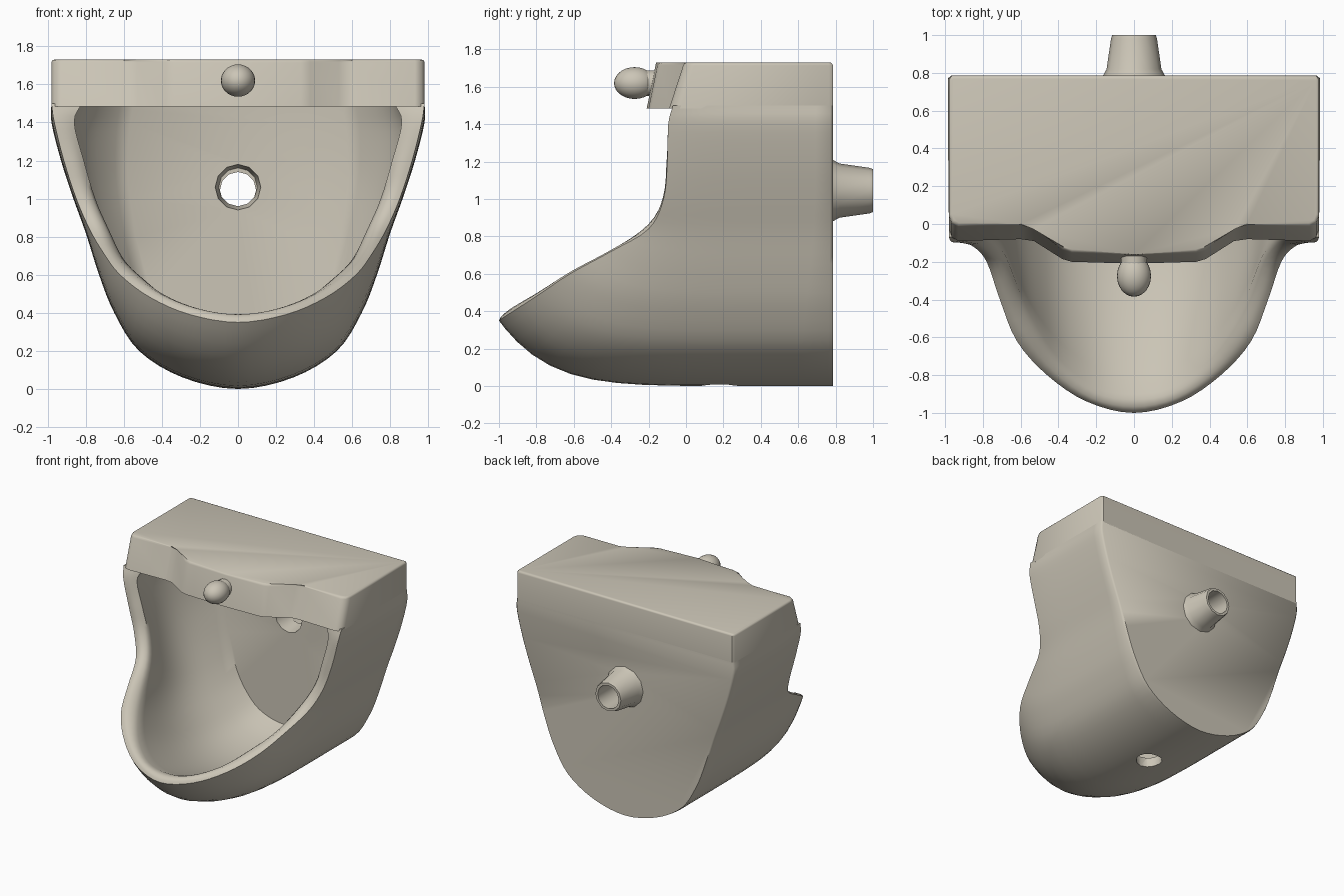
import bpy, bmesh, math
from mathutils import Vector, Matrix

if "Cube" in bpy.data.objects:
    bpy.data.objects.remove(bpy.data.objects["Cube"], do_unlink=True)

# One warm ceramic colour
ceramic = bpy.data.materials.new("warm_ceramic")
ceramic.use_nodes = True
colour = (0.6, 0.56, 0.47, 1)
ceramic.diffuse_color = colour
ceramic.node_tree.nodes["Principled BSDF"].inputs["Base Color"].default_value = colour

BACK, WALL = 0.785, 0.65


def select(obj):
    bpy.ops.object.select_all(action="DESELECT")
    obj.select_set(True)
    bpy.context.view_layer.objects.active = obj


def smooth(obj, angle):
    select(obj)
    bpy.ops.object.shade_smooth_by_angle(angle=math.radians(angle))


def make(name, bm):
    bmesh.ops.recalc_face_normals(bm, faces=bm.faces[:])
    mesh = bpy.data.meshes.new(name)
    bm.to_mesh(mesh)
    bm.free()
    mesh.materials.append(ceramic)
    obj = bpy.data.objects.new(name, mesh)
    bpy.context.collection.objects.link(obj)
    return obj


def spline(keys, steps):
    """Smooth curve through the key vectors."""
    pts = [keys[0] * 2 - keys[1]] + keys + [keys[-1] * 2 - keys[-2]]
    out = []
    for a, b, c, d in zip(pts, pts[1:], pts[2:], pts[3:]):
        for i in range(steps):
            t = i / steps
            out.append(b + (c - a) * t / 2 + (a * 2 - b * 5 + c * 4 - d) * t ** 2 / 2
                       + (b * 3 - a - c * 3 + d) * t ** 3 / 2)
    return out + [keys[-1]]


def lathe(name, profile, sides, centre):
    """Closed ring profile of (radius, y) spun about the y axis."""
    bm = bmesh.new()
    rings = []
    for k in range(sides):
        a = math.tau * k / sides
        rings.append([bm.verts.new(Vector((r * math.cos(a), y, r * math.sin(a))) + centre)
                      for r, y in profile])
    n = len(profile)
    for k in range(sides):
        p, q = rings[k], rings[(k + 1) % sides]
        for i in range(n):
            bm.faces.new((p[i], q[i], q[(i + 1) % n], p[(i + 1) % n]))
    return make(name, bm)


# Bowl guide points: back outline (x, z), outer rim (x, y, z),
# inner rim (x, y, z), cavity back wall outline (x, z)
guides = [
    ((.98, 1.5), (.98, -.07, 1.5), (.82, -.05, 1.5), (.55, 1.5)),
    ((.98, 1.4), (.965, -.095, 1.4), (.86, -.07, 1.4), (.57, 1.36)),
    ((.93, 1.2), (.915, -.1, 1.2), (.81, -.07, 1.2), (.58, 1.15)),
    ((.865, 1), (.85, -.12, 1), (.75, -.08, 1), (.56, .95)),
    ((.8, .82), (.78, -.2, .84), (.68, -.17, .84), (.53, .75)),
    ((.73, .6), (.71, -.4, .72), (.6, -.37, .68), (.49, .58)),
    ((.65, .4), (.62, -.62, .6), (.5, -.57, .58), (.42, .42)),
    ((.52, .2), (.46, -.8, .48), (.37, -.74, .48), (.3, .27)),
    ((.29, .06), (.25, -.94, .39), (.19, -.87, .41), (.16, .2)),
    ((0, 0), (0, -1, .35), (0, -.9, .385), (0, .18)),
]
lines = [[], [], [], []]
for p, r, i, b in guides:
    for line, v in zip(lines, ((p[0], BACK, p[1]), r, i, (b[0], WALL, b[1]))):
        line.append(Vector(v))
for n, line in enumerate(lines):
    mirrored = [Vector((-v.x, v.y, v.z)) for v in reversed(line[:-1])]
    lines[n] = spline(line + mirrored, 4)

# Bowl: each column runs from the back, over the rim, to the cavity wall
bm = bmesh.new()
columns = []
ROWS = 14
for p, r, i, b in zip(*lines):
    col = [Vector((p.x * .985, p.y, p.z))]
    for k in range(ROWS + 1):
        s = max(1 - (1 - k / ROWS) ** 1.5, .015)
        f = s ** 7
        col.append(Vector((p.x + (r.x - p.x) * f, p.y + (r.y - p.y) * s,
                           p.z + (r.z - p.z) * f)))
    roll = min(1, max(0, (1.5 - r.z) * 3))
    for t in (.2, .5, .8):
        swell = roll * .024 * math.sin(math.pi * t)
        col.append(r.lerp(i, t) + Vector((0, -swell * .7, swell)))
    col.append(i)
    out = Vector((i.lerp(b, .5).x, 0, i.lerp(b, .5).z - 1.5)).normalized()
    depth = .14 + .04 * min(1, 1.5 - i.z)
    for k in range(1, ROWS):
        s = k / ROWS
        col.append(i.lerp(b, s) + out * depth * math.sin(math.pi * s ** 1.2) ** .8)
    col.append(b)
    columns.append([bm.verts.new(v) for v in col])
for a, b in zip(columns, columns[1:]):
    for k in range(len(a) - 1):
        bm.faces.new((a[k], a[k + 1], b[k + 1], b[k]))
bm.faces.new([c[0] for c in columns])
bm.faces.new([c[-1] for c in columns])
bm.faces.new(columns[0] + columns[-1][::-1])
bowl = make("bowl", bm)


# Pipe hole through the back wall and drain hole through the floor
def cut(target, name, r1, r2, depth, matrix):
    cbm = bmesh.new()
    bmesh.ops.create_cone(cbm, cap_ends=True, segments=12, radius1=r1, radius2=r2,
                          depth=depth, matrix=matrix)
    cutter = make(name, cbm)
    cutter.hide_render = True
    mod = target.modifiers.new(name, "BOOLEAN")
    mod.operation, mod.solver, mod.object = "DIFFERENCE", "EXACT", cutter
    select(target)
    bpy.ops.object.modifier_apply(modifier=mod.name)
    bpy.data.objects.remove(cutter, do_unlink=True)


cut(bowl, "pipe_cutter", .13, .095, .24,
    Matrix.Translation((0, .7, 1.06)) @ Matrix.Rotation(-math.pi / 2, 4, "X"))
cut(bowl, "drain_cutter", .1, .1, .5, Matrix.Translation((0, .18, .05)))
smooth(bowl, 55)

# Top block with a bulging, sloped front lip
half = [(.965, BACK), (.98, .765), (.98, -.03), (.965, -.07), (.93, -.09),
        (.6, -.08), (.53, -.09), (.38, -.185), (.33, -.2)]
outline = half + [(0, -.21)] + [(-x, y) for x, y in reversed(half)]


def slope(y):
    """How far the front leans back between the lip and the top."""
    return 0 if y > .5 else .08 if y > -.12 else .05


bm = bmesh.new()
low = [bm.verts.new((x, y, 1.485)) for x, y in outline]
high = [bm.verts.new((x, y + slope(y), 1.73)) for x, y in outline]
bm.faces.new(low)
bm.faces.new(high)
for k in range(len(low)):
    j = (k + 1) % len(low)
    bm.faces.new((low[k], low[j], high[j], high[k]))
rim = [e for e in bm.edges if all(v.co.z > 1.7 for v in e.verts)]
bmesh.ops.bevel(bm, geom=rim, offset=.016, segments=3, profile=.5, affect="EDGES")
smooth(make("top_block", bm), 50)

# Inlet pipe at the back
pipe = lathe("inlet_pipe", [(.17, .775), (.145, .82), (.122, .98), (.115, 1),
                            (.095, 1), (.095, .775)], 12, Vector((0, 0, 1.045)))
smooth(pipe, 40)

# Flush knob and its stem
bm = bmesh.new()
bmesh.ops.create_uvsphere(bm, u_segments=24, v_segments=14, radius=1,
                          matrix=Matrix.Translation((0, -.275, 1.62))
                          @ Matrix.Diagonal((.09, .11, .085, 1)))
smooth(make("flush_knob", bm), 40)
bm = bmesh.new()
bmesh.ops.create_cone(bm, cap_ends=True, segments=16, radius1=.068, radius2=.068, depth=.12,
                      matrix=Matrix.Translation((0, -.17, 1.62))
                      @ Matrix.Rotation(math.pi / 2, 4, "X"))
smooth(make("knob_stem", bm), 40)
